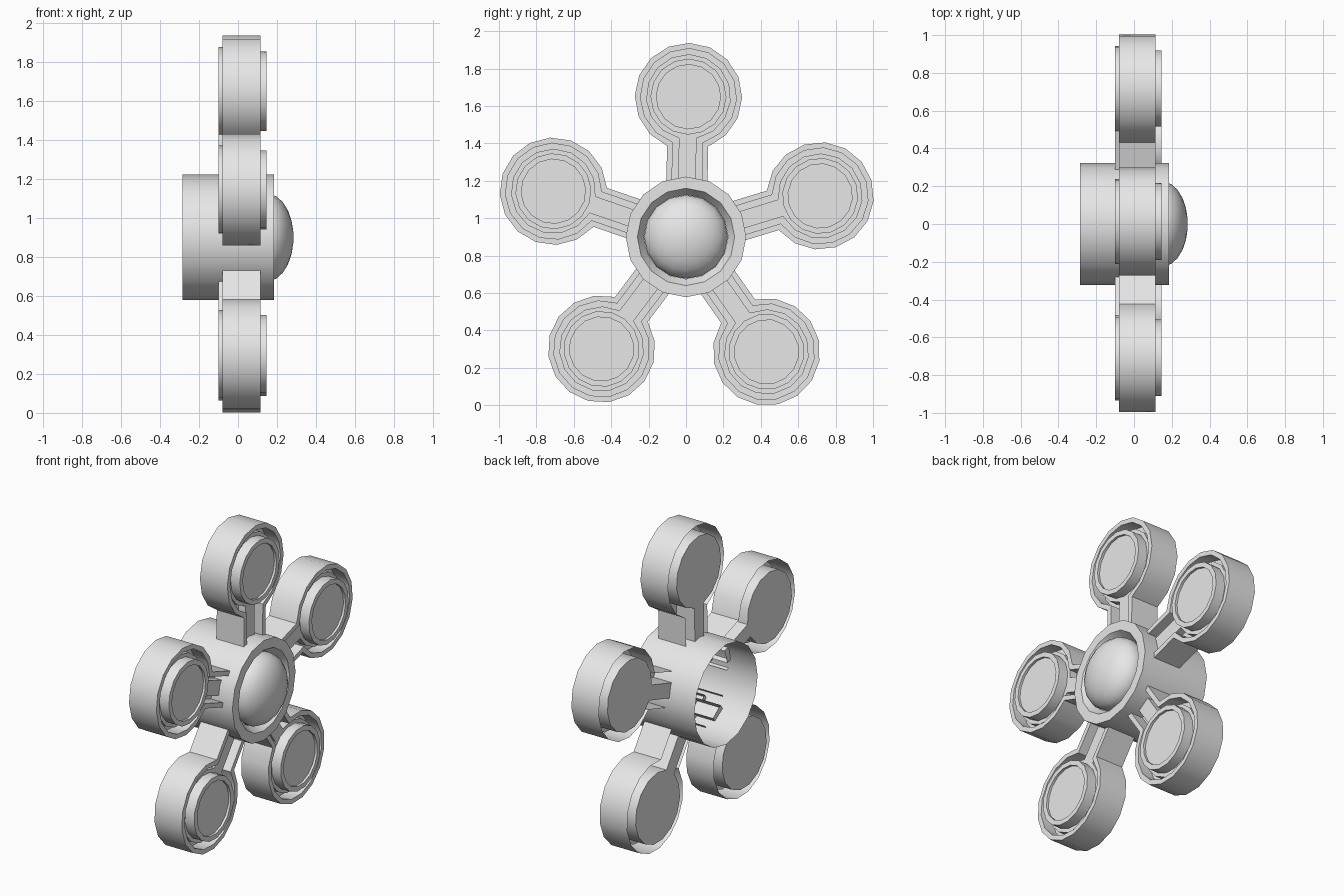
import bpy
import bmesh
import math

if "Cube" in bpy.data.objects:
    bpy.data.objects.remove(bpy.data.objects["Cube"], do_unlink=True)

HUB_Z = 0.90      # height of the hub axis
REACH = 0.75      # hub axis to pod centre
NECK_START = 0.28
SIDES = 16

grey = bpy.data.materials.new("light_grey")
grey.use_nodes = True
grey.diffuse_color = (0.8, 0.8, 0.8, 1)
grey.node_tree.nodes["Principled BSDF"].inputs["Base Color"].default_value = (0.8, 0.8, 0.8, 1)


def circle(radius, x, centre=0.0):
    """Ring of points around the x axis, raised by centre."""
    steps = [math.tau * i / SIDES for i in range(SIDES)]
    return [(x, radius * math.sin(a), centre + radius * math.cos(a)) for a in steps]


def keyhole(radius, half_neck, x):
    """Round pod outline running down into a straight neck."""
    start = math.asin(half_neck / radius)
    count = SIDES - 2
    points = [(x, half_neck, NECK_START)]
    for i in range(count + 1):
        a = start + (math.tau - 2 * start) * i / count
        points.append((x, radius * math.sin(a), REACH - radius * math.cos(a)))
    points.append((x, -half_neck, NECK_START))
    return points


def loft(name, outlines, closed=True, cap=True):
    """Skin a series of matching outlines; cap fills the last one."""
    bm = bmesh.new()
    loops = [[bm.verts.new(p) for p in outline] for outline in outlines]
    n = len(loops[0])
    for low, high in zip(loops, loops[1:]):
        for i in range(n if closed else n - 1):
            j = (i + 1) % n
            bm.faces.new((low[i], low[j], high[j], high[i]))
    if cap:
        bm.faces.new(loops[-1])
    bmesh.ops.recalc_face_normals(bm, faces=bm.faces)
    mesh = bpy.data.meshes.new(name)
    bm.to_mesh(mesh)
    bm.free()
    mesh.materials.append(grey)
    obj = bpy.data.objects.new(name, mesh)
    bpy.context.collection.objects.link(obj)
    obj.location.z = HUB_Z
    bpy.ops.object.select_all(action="DESELECT")
    obj.select_set(True)
    bpy.context.view_layer.objects.active = obj
    bpy.ops.object.shade_smooth_by_angle(angle=math.radians(30))
    return obj


# Hub: open-backed drum with a flat front rim and a sloped socket
loft("hub_drum", [circle(0.322, -0.285), circle(0.322, 0.185),
                  circle(0.26, 0.185), circle(0.225, 0.13)], cap=False)

# Flattened dome in the socket
dome_rings = []
for i in range(7):
    a = math.radians(-10 + 15.5 * i)
    dome_rings.append(circle(0.225 * math.cos(a), 0.15 + 0.135 * math.sin(a)))
loft("hub_dome", dome_rings)

# Arm shell: outer wall, front rim, groove and inner ledge
arm_shell = loft("arm_shell", [
    keyhole(0.287, 0.11, -0.08), keyhole(0.287, 0.11, 0.115),
    keyhole(0.257, 0.08, 0.115), keyhole(0.257, 0.08, 0.03),
    keyhole(0.227, 0.047, 0.03), keyhole(0.227, 0.047, 0.08)], closed=False)

# Back plate standing slightly proud of the shell
arm_back = loft("arm_back", [keyhole(0.227, 0.047, 0.03),
                             keyhole(0.227, 0.047, -0.10)], closed=False)

# Round front button with a shallow dished face
pod_button = loft("pod_button", [
    circle(0.203, 0.08, REACH), circle(0.203, 0.145, REACH),
    circle(0.172, 0.145, REACH), circle(0.172, 0.13, REACH)])

# Five arms around the hub
for part in (arm_shell, arm_back, pod_button):
    for k in range(5):
        arm = part
        if k:
            arm = part.copy()
            arm.name = f"{part.name}_{k + 1}"
            bpy.context.collection.objects.link(arm)
        arm.rotation_euler.x = math.radians(72 * k - 1)
